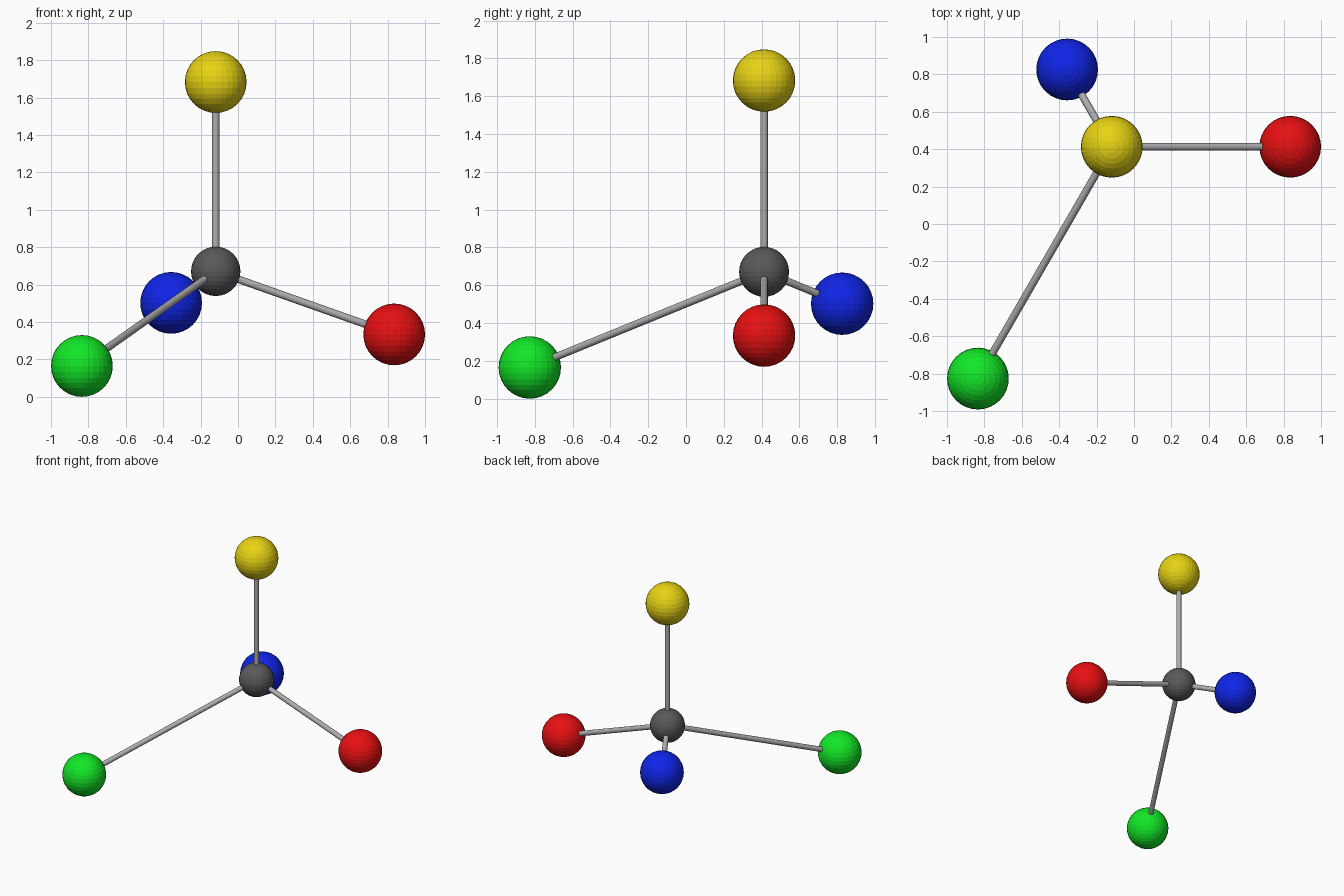
import bpy
import math
from mathutils import Vector

if "Cube" in bpy.data.objects:
    bpy.data.objects.remove(bpy.data.objects["Cube"])

UNIT = 1.012        # standard bond length
ATOM_R = 0.165
CORE_R = 0.132
BOND_R = 0.02


def material(name, rgb):
    m = bpy.data.materials.new(name)
    m.diffuse_color = (*rgb, 1.0)
    m.use_nodes = True
    m.node_tree.nodes["Principled BSDF"].inputs["Base Color"].default_value = m.diffuse_color
    return m


def ball(name, centre, radius, mat):
    bpy.ops.mesh.primitive_uv_sphere_add(segments=32, ring_count=16,
                                         radius=radius, location=centre)
    ob = bpy.context.object
    ob.name = name
    ob.data.materials.append(mat)


def rod(name, a, b, mat):
    d = b - a
    bpy.ops.mesh.primitive_cylinder_add(vertices=16, radius=BOND_R,
                                        depth=d.length, location=(a + b) / 2)
    ob = bpy.context.object
    ob.name = name
    ob.rotation_euler = d.to_track_quat('Z', 'Y').to_euler()
    ob.data.materials.append(mat)
    bpy.ops.object.shade_smooth_by_angle(angle=math.radians(40))


grey = material("dark grey", (0.10, 0.10, 0.10))
steel = material("light grey", (0.42, 0.42, 0.42))

# Central ball
core = Vector((-0.119, 0.413, ATOM_R + UNIT / 2))
ball("central_atom", core, CORE_R, grey)

# Tetrahedral arms: colour, heading around z (None = straight up), relative length
arms = [
    ("yellow", (0.80, 0.65, 0.007), None, 1.0),
    ("red", (0.80, 0.005, 0.006), 0, 1.0),
    ("blue", (0.005, 0.018, 0.80), 120, 0.5),
    ("green", (0.006, 0.80, 0.020), 240, 1.5),
]
side = math.sqrt(8) / 3
for name, rgb, heading, length in arms:
    if heading is None:
        d = Vector((0, 0, 1))
    else:
        t = math.radians(heading)
        d = Vector((side * math.cos(t), side * math.sin(t), -1 / 3))
    end = core + d * UNIT * length
    rod(name + "_bond", core, end, steel)
    ball(name + "_atom", end, ATOM_R, material(name, rgb))
